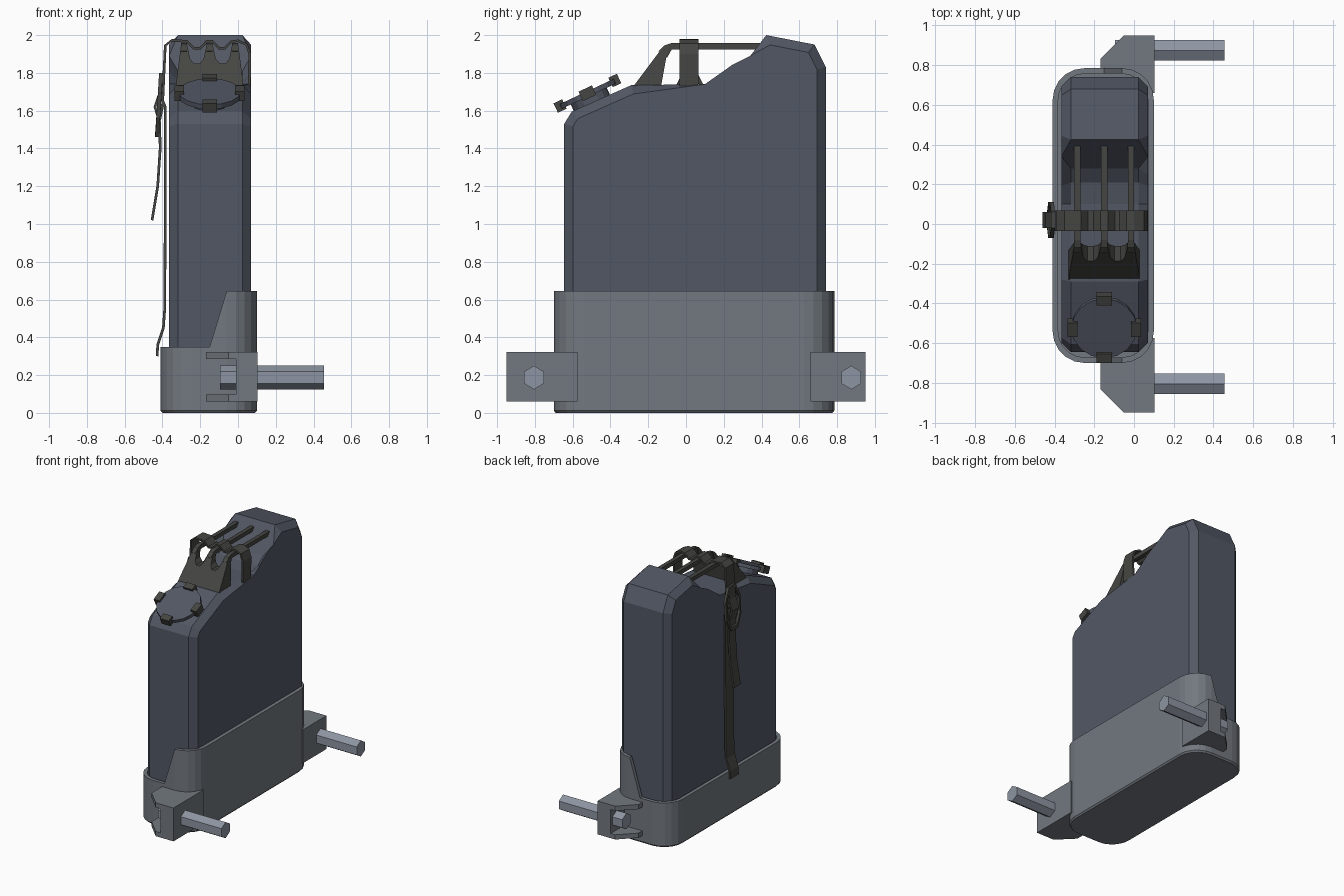
import bpy, bmesh, math
from mathutils import Matrix, Vector

if "Cube" in bpy.data.objects:
    bpy.data.objects.remove(bpy.data.objects["Cube"])


def material(name, rgb):
    m = bpy.data.materials.new(name)
    m.diffuse_color = (*rgb, 1)
    m.use_nodes = True
    m.node_tree.nodes["Principled BSDF"].inputs["Base Color"].default_value = m.diffuse_color
    return m


CAN = material("can_paint", (0.085, 0.097, 0.128))
DARK = material("dark_parts", (0.06, 0.06, 0.055))
STEEL = material("holder_grey", (0.17, 0.19, 0.215))
BOLT = material("bolt_grey", (0.27, 0.30, 0.36))


def finish(name, bm, mat):
    bmesh.ops.recalc_face_normals(bm, faces=bm.faces)
    me = bpy.data.meshes.new(name)
    bm.to_mesh(me)
    bm.free()
    me.materials.append(mat)
    ob = bpy.data.objects.new(name, me)
    bpy.context.collection.objects.link(ob)
    return ob


def loft(bm, low, high):
    """Closed prism between two matching loops; returns its end faces."""
    a = [bm.verts.new(p) for p in low]
    b = [bm.verts.new(p) for p in high]
    ends = [bm.faces.new(a), bm.faces.new(b)]
    for i in range(len(a)):
        j = (i + 1) % len(a)
        bm.faces.new((a[i], a[j], b[j], b[i]))
    return ends


def prism(name, pts, axis, lo, hi, mat):
    put = {"x": lambda p, d: (d, p[0], p[1]),
           "y": lambda p, d: (p[0], d, p[1]),
           "z": lambda p, d: (p[0], p[1], d)}[axis]
    bm = bmesh.new()
    loft(bm, [put(p, lo) for p in pts], [put(p, hi) for p in pts])
    return finish(name, bm, mat)


def ribbon(name, path, t, y0, y1, mat):
    """Flat strap following an (x, z) path."""
    pts = [Vector(p) for p in path]
    left, right = [], []
    for i, p in enumerate(pts):
        d = (pts[min(i + 1, len(pts) - 1)] - pts[max(i - 1, 0)]).normalized()
        n = Vector((-d.y, d.x)) * t / 2
        left.append(p + n)
        right.append(p - n)
    return prism(name, left + right[::-1], "y", y0, y1, mat)


# Can body: side profile, chamfered around both flat sides
profile = [(-0.645, 0.03), (-0.645, 1.53), (-0.605, 1.595), (-0.29, 1.735),
           (0.10, 1.74), (0.21, 1.76), (0.28, 1.81), (0.34, 1.89),
           (0.425, 2.0), (0.68, 1.95), (0.74, 1.83), (0.74, 0.03)]
bm = bmesh.new()
ends = loft(bm, [(-0.365, *p) for p in profile], [(0.07, *p) for p in profile])
bmesh.ops.bevel(bm, geom=list({e for f in ends for e in f.edges}), offset=0.047,
                segments=1, affect='EDGES', clamp_overlap=False)
finish("can_body", bm, CAN)

# Cap on the sloping front: neck, disc, four grip lugs
tilt = Matrix.Translation((-0.15, -0.50, 1.645)) @ Matrix.Rotation(math.radians(25), 4, 'X')


def cap_cylinder(name, r, z0, z1, mat):
    bm = bmesh.new()
    bmesh.ops.create_cone(bm, cap_ends=True, segments=16, radius1=r, radius2=r,
                          depth=z1 - z0,
                          matrix=tilt @ Matrix.Translation((0, 0, (z0 + z1) / 2)))
    finish(name, bm, mat)


cap_cylinder("spout_neck", 0.105, -0.05, 0.05, CAN)
cap_cylinder("cap_disc", 0.165, 0.035, 0.062, CAN)
for i in range(4):
    bm = bmesh.new()
    m = (tilt @ Matrix.Rotation(i * math.pi / 2, 4, 'Z')
         @ Matrix.Translation((0.16, 0, 0.052)) @ Matrix.Diagonal((0.05, 0.078, 0.055, 1)))
    bmesh.ops.create_cube(bm, size=1, matrix=m)
    finish(f"cap_lug_{i}", bm, DARK)

# Handle: sloping three-pronged foot with U notches, and three bars
half = [(0.18, 1.72), (0.172, 1.79), (0.152, 1.945), (0.118, 1.945), (0.104, 1.875),
        (0.083, 1.85), (0.053, 1.85), (0.032, 1.875), (0.017, 1.945)]
outline = half + [(-x, z) for x, z in reversed(half)]
bm = bmesh.new()
loft(bm, [(x - 0.15, -0.27 + (z - 1.74) * 0.75, z) for x, z in outline],
     [(x - 0.15, -0.13 + (z - 1.74) * 0.18, z) for x, z in outline])
finish("handle_foot", bm, DARK)
bar = [(-0.145, 1.915), (-0.115, 1.945), (-0.08, 1.957), (0.41, 1.957),
       (0.385, 1.925), (-0.075, 1.925), (-0.10, 1.88)]
for i, x in enumerate((-0.285, -0.15, -0.015)):
    prism(f"handle_bar_{i}", bar, "x", x - 0.016, x + 0.016, DARK)

# Strap: over the handle bars and down the left side, plus loose tail
ribbon("strap_over_handle",
       [(0.06, 1.73), (0.062, 1.90), (0.045, 1.95), (0.0, 1.97), (-0.035, 1.965),
        (-0.07, 1.93), (-0.10, 1.93), (-0.135, 1.967), (-0.165, 1.967),
        (-0.20, 1.93), (-0.235, 1.93), (-0.27, 1.967), (-0.35, 1.972),
        (-0.385, 1.945), (-0.392, 1.80), (-0.40, 1.62), (-0.415, 1.55)],
       0.014, -0.035, 0.067, DARK)
ribbon("strap_lower",
       [(-0.42, 1.64), (-0.40, 1.66), (-0.385, 1.62), (-0.385, 1.1), (-0.388, 0.55),
        (-0.395, 0.45), (-0.425, 0.36), (-0.428, 0.30)],
       0.014, -0.035, 0.067, DARK)
ribbon("strap_tail",
       [(-0.405, 1.79), (-0.412, 1.70), (-0.44, 1.62), (-0.415, 1.54), (-0.412, 1.40),
        (-0.425, 1.20), (-0.455, 1.02)],
       0.014, -0.02, 0.06, DARK)

# Buckle: elongated octagonal ring, leaning slightly
ring = [(0.04, 0.17), (0.09, 0.07), (0.09, -0.07), (0.04, -0.17)]
ring += [(-y, z) for y, z in reversed(ring)]
bm = bmesh.new()
loops = []
for s, x in ((1, -0.408), (1, -0.428), (0.83, -0.428), (0.83, -0.408)):
    loops.append([bm.verts.new((x + z * 0.06, 0.02 + y * s, 1.63 + z * s)) for y, z in ring])
for k in range(4):
    a, b = loops[k], loops[(k + 1) % 4]
    for i in range(8):
        j = (i + 1) % 8
        bm.faces.new((a[i], a[j], b[j], b[i]))
finish("buckle_ring", bm, DARK)


# Holder tray: rounded wall, low on the left, high on the right
def tray_outline(inset):
    x0, x1, y0, y1, r = -0.41 + inset, 0.10 - inset, -0.70 + inset, 0.785 - inset, 0.16 - inset
    pts = []
    for cx, cy, start in ((x1 - r, y1 - r, 0), (x0 + r, y1 - r, 90),
                          (x0 + r, y0 + r, 180), (x1 - r, y0 + r, 270)):
        if start == 270:
            pts.append((-0.15, y0))
        for k in range(6):
            a = math.radians(start + k * 18)
            pts.append((cx + r * math.cos(a), cy + r * math.sin(a)))
        if start == 0:
            pts.append((-0.15, y1))
    return pts


outer, inner = tray_outline(0), tray_outline(0.028)
height = [0.35 if x < -0.12 else 0.645 for x, y in outer]
bm = bmesh.new()
loops = [[bm.verts.new(p) for p in pts] for pts in (
    [(x, y, 0) for x, y in tray_outline(0.01)],
    [(x, y, 0.012) for x, y in outer],
    [(x, y, h) for (x, y), h in zip(outer, height)],
    [(x, y, h) for (x, y), h in zip(inner, height)],
    [(x, y, 0.03) for x, y in inner])]
bm.faces.new(loops[0])
bm.faces.new(loops[-1])
for a, b in zip(loops, loops[1:]):
    for i in range(len(a)):
        j = (i + 1) % len(a)
        bm.faces.new((a[i], a[j], b[j], b[i]))
finish("holder_tray", bm, STEEL)

# Mounting brackets with through bolts at both ends
for side, s, wall, bolt_y in (("rear", 1, 0.77, 0.875), ("front", -1, 0.685, 0.805)):
    plate = [(0.104, 0.95), (-0.05, 0.95), (-0.17, 0.83), (-0.17, wall),
             (0.0, wall), (0.09, wall - 0.11), (0.104, wall - 0.11)]
    plate = [(x, y * s) for x, y in plate]
    prism(f"{side}_bracket_bottom", plate, "z", 0.06, 0.097, STEEL)
    prism(f"{side}_bracket_top", plate, "z", 0.285, 0.322, STEEL)
    web = [(0.104, 0.95), (-0.01, 0.95), (-0.01, wall), (0.09, wall - 0.11), (0.104, wall - 0.11)]
    prism(f"{side}_bracket_web", [(x, y * s) for x, y in web], "z", 0.06, 0.322, STEEL)
    hexagon = [(bolt_y * s + 0.06 * math.sin(k * math.pi / 3),
                0.187 + 0.063 * math.cos(k * math.pi / 3)) for k in range(6)]
    prism(f"{side}_bolt", hexagon, "x", -0.095, 0.456, BOLT)
